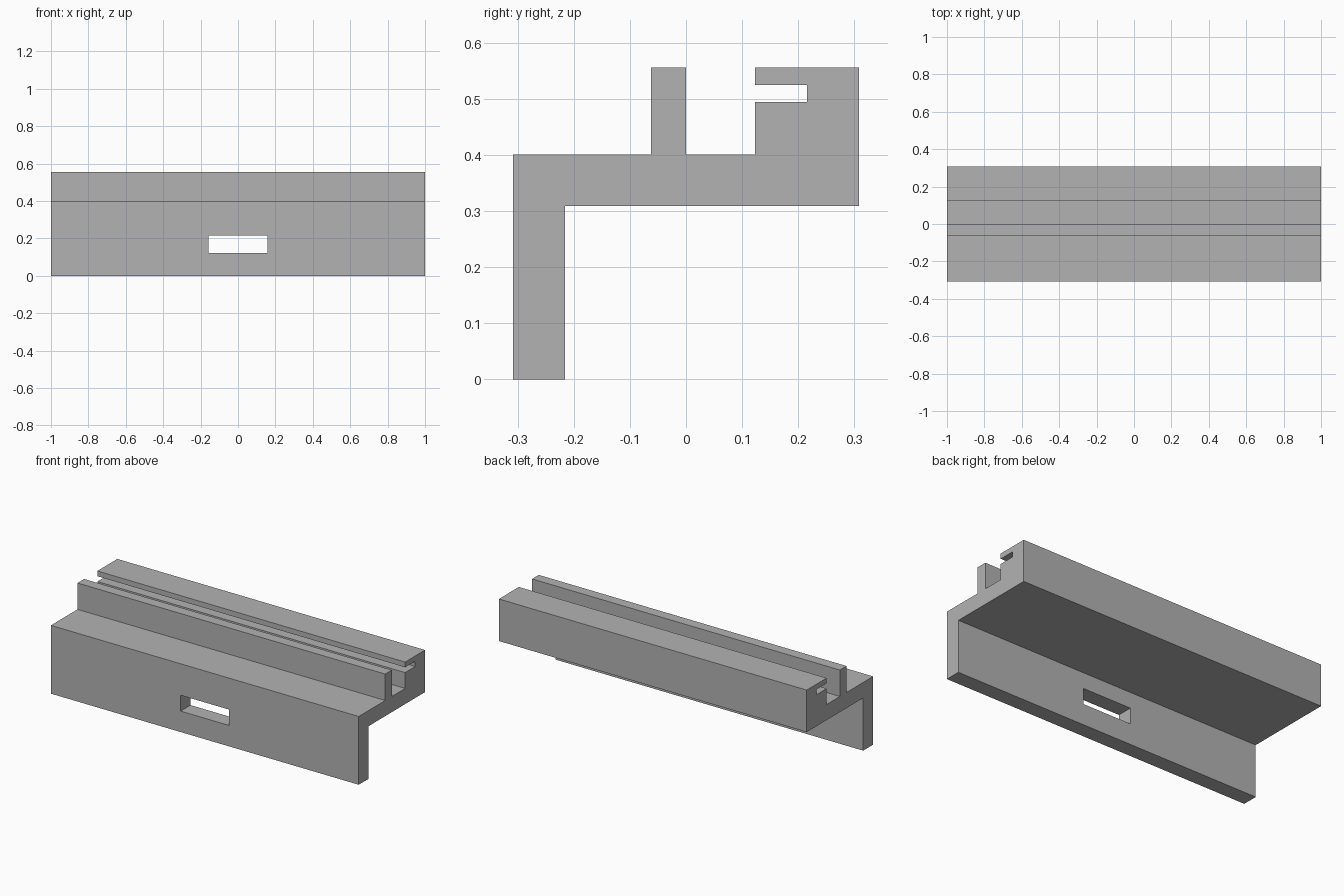
import bpy
import bmesh

if "Cube" in bpy.data.objects:
    bpy.data.objects.remove(bpy.data.objects["Cube"], do_unlink=True)

HALF_LENGTH = 1.0

grey = bpy.data.materials.new("plain grey")
grey.use_nodes = True
colour = (0.45, 0.45, 0.45, 1)
grey.diffuse_color = colour
grey.node_tree.nodes["Principled BSDF"].inputs["Base Color"].default_value = colour


def extrude_along_x(name, profile, half):
    """Sweep a closed (y, z) profile from -half to +half in x."""
    bm = bmesh.new()
    face = bm.faces.new([bm.verts.new((-half, y, z)) for y, z in profile])
    swept = bmesh.ops.extrude_face_region(bm, geom=[face])["geom"]
    verts = [g for g in swept if isinstance(g, bmesh.types.BMVert)]
    bmesh.ops.translate(bm, verts=verts, vec=(2 * half, 0, 0))
    bmesh.ops.recalc_face_normals(bm, faces=bm.faces[:])
    mesh = bpy.data.meshes.new(name)
    bm.to_mesh(mesh)
    bm.free()
    mesh.materials.append(grey)
    obj = bpy.data.objects.new(name, mesh)
    bpy.context.collection.objects.link(obj)
    return obj


# Heights and depths shared by the section
front, back = -0.308, 0.308
leg_back = -0.216
shelf_low, shelf_top, rail_top = 0.309, 0.401, 0.556
fin_front, fin_back = -0.062, 0.0
rail_front, groove_end = 0.123, 0.216
groove_low, groove_top = 0.494, 0.525

# Rail section: front leg, shelf, upright fin, grooved back rail
rail = extrude_along_x("rail_bracket", [
    (front, 0), (leg_back, 0), (leg_back, shelf_low), (back, shelf_low),
    (back, rail_top), (rail_front, rail_top), (rail_front, groove_top),
    (groove_end, groove_top), (groove_end, groove_low), (rail_front, groove_low),
    (rail_front, shelf_top), (fin_back, shelf_top), (fin_back, rail_top),
    (fin_front, rail_top), (fin_front, shelf_top), (front, shelf_top),
], HALF_LENGTH)

# Rectangular slot through the front leg
slot_low, slot_top = 0.123, 0.216
cutter = extrude_along_x("slot_cutter", [
    (front - 0.1, slot_low), (leg_back + 0.1, slot_low),
    (leg_back + 0.1, slot_top), (front - 0.1, slot_top),
], 0.157)
cutter.hide_render = True

cut = rail.modifiers.new("slot", "BOOLEAN")
cut.operation = "DIFFERENCE"
cut.solver = "EXACT"
cut.object = cutter
bpy.context.view_layer.objects.active = rail
bpy.ops.object.modifier_apply(modifier=cut.name)
bpy.data.objects.remove(cutter, do_unlink=True)
